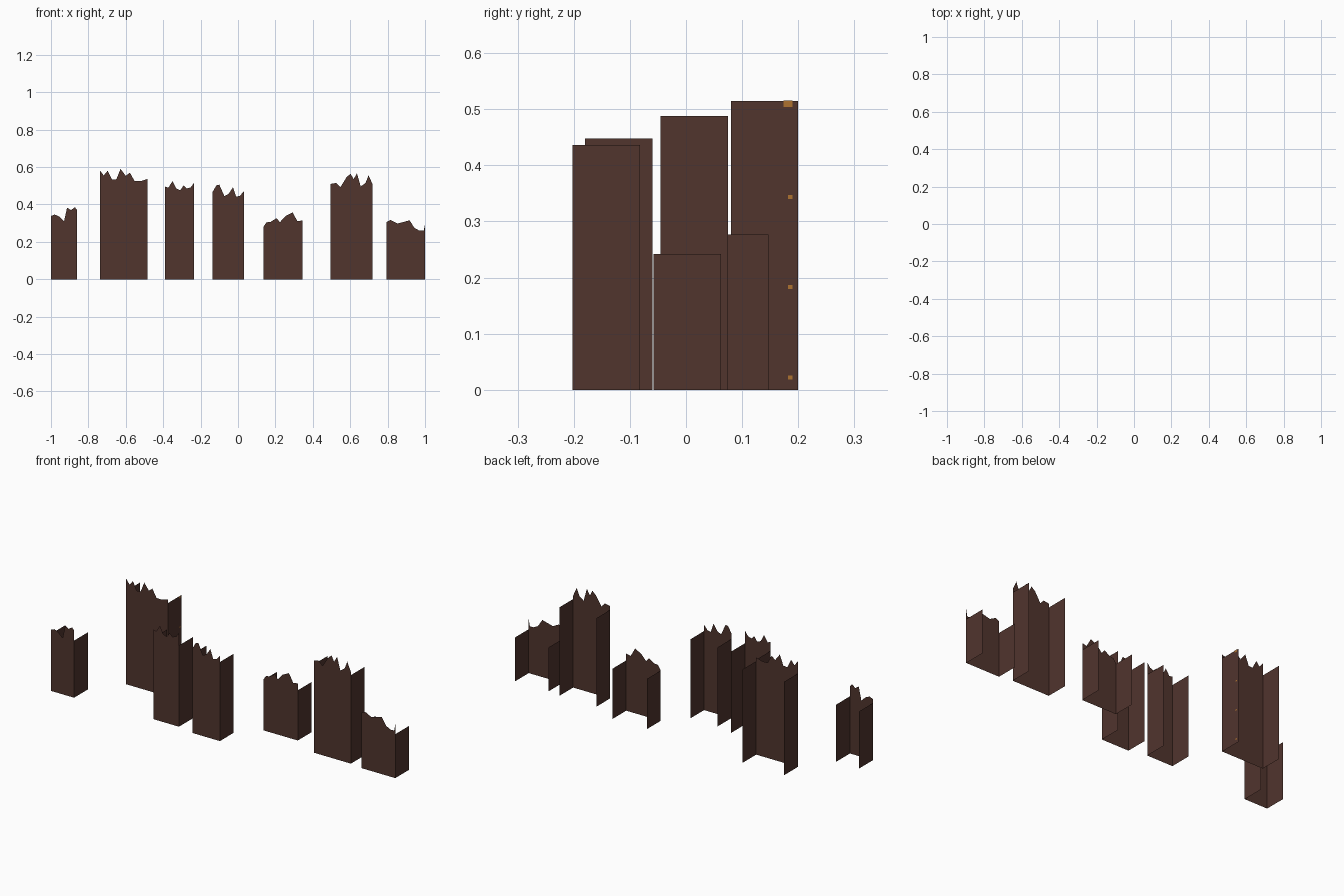
import bpy
import bmesh

DEPTH = 0.12  # every block is equally deep


def material(name, rgb):
    m = bpy.data.materials.new(name)
    m.diffuse_color = (*rgb, 1)
    return m


brown = material("dark_brown", (0.0820, 0.0350, 0.0265))
amber = material("amber", (0.42, 0.17, 0.03))


def sheet_object(name, polygons, mat):
    """Thin open surface made from a few polygons that share corners."""
    bm = bmesh.new()
    for poly in polygons:
        bm.faces.new([bm.verts.new(p) for p in poly])
    bmesh.ops.remove_doubles(bm, verts=bm.verts, dist=1e-5)
    mesh = bpy.data.meshes.new(name)
    bm.to_mesh(mesh)
    bm.free()
    mesh.materials.append(mat)
    obj = bpy.data.objects.new(name, mesh)
    bpy.context.collection.objects.link(obj)
    return obj


def ruin(name, y, side_height, skyline):
    """Jagged front wall with two plain side walls; open top, back and bottom."""
    x0, x1 = skyline[0][0], skyline[-1][0]
    polys = []
    # front wall in vertical strips under the broken skyline
    for (xa, za), (xb, zb) in zip(skyline, skyline[1:]):
        polys.append([(xa, y, 0), (xb, y, 0), (xb, y, zb), (xa, y, za)])
    # side walls, facing outwards
    yb, h = y + DEPTH, side_height
    polys.append([(x1, y, 0), (x1, yb, 0), (x1, yb, h), (x1, y, h)])
    polys.append([(x0, yb, 0), (x0, y, 0), (x0, y, h), (x0, yb, h)])
    return sheet_object(name, polys, brown)


# Seven broken blocks, left to right
ruin("ruin_far_left", -0.20, 0.315, [
    (-1.0, .338), (-.98, .346), (-.955, .335), (-.93, .31), (-.914, .383),
    (-.893, .37), (-.872, .385), (-.86, .37)])
ruin("ruin_tall_left", 0.08, 0.515, [
    (-.738, .582), (-.718, .555), (-.697, .58), (-.674, .533), (-.65, .535),
    (-.628, .59), (-.60, .553), (-.578, .57), (-.553, .525), (-.52, .525),
    (-.484, .536)])
ruin("ruin_mid_left", -0.18, 0.448, [
    (-.391, .496), (-.372, .49), (-.35, .525), (-.33, .485), (-.308, .476),
    (-.291, .502), (-.274, .485), (-.252, .492), (-.234, .517)])
ruin("ruin_centre", -0.202, 0.436, [
    (-.135, .468), (-.116, .502), (-.10, .506), (-.073, .445), (-.05, .457),
    (-.027, .492), (-.01, .442), (.01, .446), (.031, .47)])
ruin("ruin_mid_right", 0.027, 0.277, [
    (.136, .28), (.152, .304), (.175, .307), (.206, .327), (.224, .305),
    (.254, .338), (.292, .357), (.318, .31), (.346, .315)])
ruin("ruin_tall_right", -0.045, 0.488, [
    (.495, .51), (.526, .515), (.548, .493), (.58, .545), (.602, .565),
    (.618, .535), (.636, .567), (.656, .496), (.682, .515), (.698, .556),
    (.72, .507)])
ruin("ruin_far_right", -0.058, 0.242, [
    (.795, .306), (.816, .317), (.853, .298), (.917, .315), (.944, .274),
    (.97, .26), (.993, .26), (1.0, .295)])

# Tiny amber flecks on the right wall of the tall left block
for i, (y, z, w, h) in enumerate([(.182, .51, .016, .012), (.186, .344, .008, .007),
                                  (.186, .183, .008, .007), (.186, .022, .008, .007)]):
    x = -.483
    sheet_object(f"amber_fleck_{i + 1}", [[
        (x, y - w / 2, z - h / 2), (x, y + w / 2, z - h / 2),
        (x, y + w / 2, z + h / 2), (x, y - w / 2, z + h / 2)]], amber)
